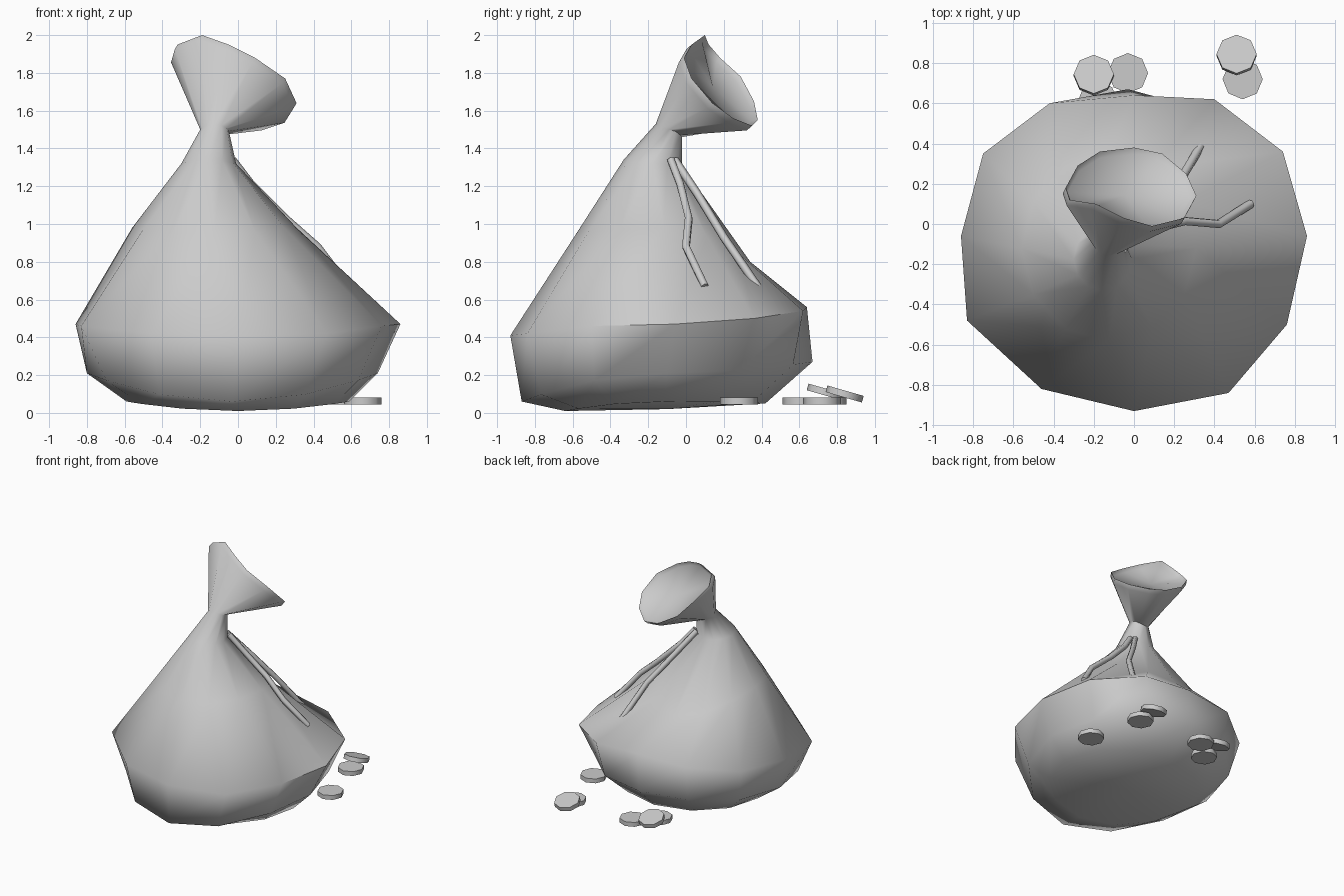
import bpy, bmesh
from math import sin, cos, radians
from mathutils import Vector

if "Cube" in bpy.data.objects:
    bpy.data.objects.remove(bpy.data.objects["Cube"])

N = 12


def ring(x0, x1, y0, y1, z_side, z_front, z_back):
    """Tilted 12-sided loop given by its extents and side/front/back heights."""
    pts = []
    for i in range(N):
        a = radians(360 / N * i)
        s, c = sin(a), cos(a)
        z = z_side + ((z_back - z_side) * s * s if s > 0 else (z_front - z_side) * s * s)
        pts.append(Vector(((x0 + x1) / 2 + (x1 - x0) / 2 * c,
                           (y0 + y1) / 2 + (y1 - y0) / 2 * s, z)))
    return pts


def smooth(ob, angle):
    bpy.ops.object.select_all(action='DESELECT')
    ob.select_set(True)
    bpy.context.view_layer.objects.active = ob
    bpy.ops.object.shade_smooth_by_angle(angle=radians(angle))


# Widest loop of the sack and the tilted mouth rim
wide = [(.86, -.06, .47), (.74, .36, .50), (.40, .62, .54), (0, .64, .56),
        (-.42, .60, .54), (-.75, .35, .50), (-.86, -.06, .47), (-.83, -.48, .46),
        (-.46, -.82, .42), (0, -.93, .41), (.47, -.84, .42), (.76, -.50, .46)]
rim = [(.31, .14, 1.64), (.26, .25, 1.56), (.14, .35, 1.52), (0, .38, 1.55),
       (-.17, .36, 1.65), (-.28, .29, 1.78), (-.34, .18, 1.88), (-.32, .12, 1.95),
       (-.19, .10, 2.0), (-.05, .03, 1.95), (.09, -.01, 1.88), (.25, .03, 1.77)]
wide = [Vector(p) for p in wide]
rim = [Vector(p) for p in rim]
normal = Vector((.36, .70, .61))
centre = sum(rim, Vector()) / N

loops = [
    ring(-.59, .59, -.64, .42, .06, .01, .05),
    ring(-.80, .74, -.87, .67, .21, .06, .27),
    wide,
    ring(-.56, .31, -.58, .34, .98, .95, .80),
    ring(-.30, -.01, -.33, -.02, 1.32, 1.34, 1.31),
    ring(-.20, -.05, -.16, -.02, 1.50, 1.53, 1.46),
    [p - normal * .04 for p in rim],
    rim,
    [p.lerp(centre, .07) - normal * .03 for p in rim],
]

# Sack: loft the loops, close bottom and mouth with fans
bm = bmesh.new()
rows = [[bm.verts.new(p) for p in lp] for lp in loops]
for a, b in zip(rows, rows[1:]):
    for i in range(N):
        j = (i + 1) % N
        bm.faces.new((a[i], a[j], b[j], b[i]))
bottom = bm.verts.new((0, -.1, .02))
mouth = bm.verts.new(centre - normal * .06)
for i in range(N):
    j = (i + 1) % N
    bm.faces.new((rows[0][j], rows[0][i], bottom))
    bm.faces.new((rows[-1][i], rows[-1][j], mouth))
bmesh.ops.recalc_face_normals(bm, faces=bm.faces)
me = bpy.data.meshes.new("sack")
bm.to_mesh(me)
bm.free()
sack = bpy.data.objects.new("sack", me)
bpy.context.collection.objects.link(sack)
smooth(sack, 65)

# Drawstring ends hanging from the neck
strings = {
    "drawstring_side": [(-.03, -.08, 1.34), (.07, -.03, 1.21), (.25, .015, 1.03),
                        (.42, .0, .88), (.58, .10, .67)],
    "drawstring_back": [(-.06, -.06, 1.34), (.06, .06, 1.16), (.22, .20, .93),
                        (.33, .385, .66)],
}
for name, pts in strings.items():
    cu = bpy.data.curves.new(name, 'CURVE')
    cu.dimensions = '3D'
    cu.bevel_depth = .022
    cu.bevel_resolution = 1
    cu.use_fill_caps = True
    sp = cu.splines.new('POLY')
    sp.points.add(len(pts) - 1)
    for p, co in zip(sp.points, pts):
        p.co = (*co, 1)
    ob = bpy.data.objects.new(name, cu)
    bpy.context.collection.objects.link(ob)

# Coins spilled behind the sack: x, y, z, tilt
coins = [(.66, .28, .063, 0), (-.03, .75, .063, 0), (-.18, .61, .063, 0),
         (-.20, .74, .11, -.28), (.54, .72, .063, 0), (.51, .84, .10, -.28)]
for k, (x, y, z, tilt) in enumerate(coins):
    bpy.ops.mesh.primitive_cylinder_add(vertices=8, radius=.1, depth=.036,
                                        location=(x, y, z), rotation=(tilt, 0, 0))
    coin = bpy.context.object
    coin.name = f"coin_{k + 1}"
    smooth(coin, 50)
